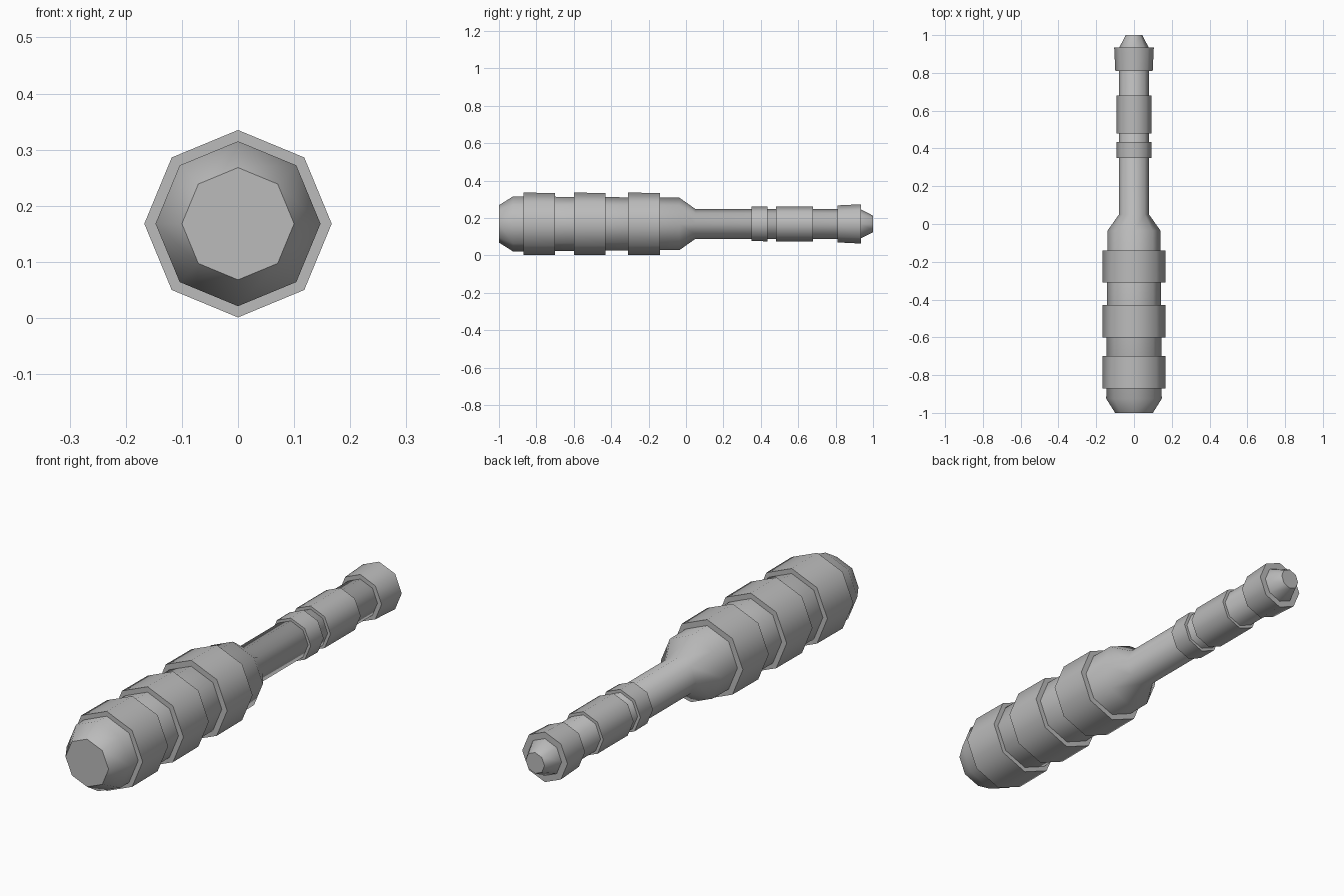
import bpy, math

cube = bpy.data.objects.get("Cube")
if cube:
    bpy.data.objects.remove(cube, do_unlink=True)

SIDES = 8
AXIS_Z = 0.168

grey = bpy.data.materials.new("plain grey")
grey.use_nodes = True
grey.diffuse_color = (0.5, 0.5, 0.5, 1)
grey.node_tree.nodes["Principled BSDF"].inputs["Base Color"].default_value = (0.5, 0.5, 0.5, 1)


def lathe(name, profile):
    """Closed octagonal solid along y from (y, radius) stations, one corner up."""
    verts, faces = [], []
    for y, r in profile:
        for i in range(SIDES):
            a = 2 * math.pi * i / SIDES
            verts.append((r * math.sin(a), y, AXIS_Z + r * math.cos(a)))
    for k in range(len(profile) - 1):
        for i in range(SIDES):
            a, b = k * SIDES + i, k * SIDES + (i + 1) % SIDES
            faces.append((a, a + SIDES, b + SIDES, b))
    last = (len(profile) - 1) * SIDES
    faces.append(tuple(range(SIDES)))
    faces.append(tuple(reversed(range(last, last + SIDES))))
    mesh = bpy.data.meshes.new(name)
    mesh.from_pydata(verts, [], faces)
    mesh.materials.append(grey)
    obj = bpy.data.objects.new(name, mesh)
    bpy.context.collection.objects.link(obj)
    bpy.ops.object.select_all(action='DESELECT')
    obj.select_set(True)
    bpy.context.view_layer.objects.active = obj
    bpy.ops.object.shade_smooth_by_angle(angle=math.radians(50))


# Handle, shaft and pointed tip in one turned piece
lathe("handle_and_shaft", [(-1, 0.1), (-0.925, 0.147), (-0.035, 0.14),
                           (0.05, 0.08), (0.93, 0.08), (1, 0.044)])

# Grip bands on the handle
for n, (start, end) in enumerate([(-0.87, -0.70), (-0.60, -0.43), (-0.31, -0.14)]):
    lathe(f"grip_band_{n + 1}", [(start, 0.167), (end, 0.166)])

# Collars on the shaft and the flared cap behind the tip
lathe("narrow_collar", [(0.35, 0.092), (0.435, 0.093)])
lathe("wide_collar", [(0.48, 0.093), (0.68, 0.093)])
lathe("flared_cap", [(0.81, 0.099), (0.935, 0.105)])
